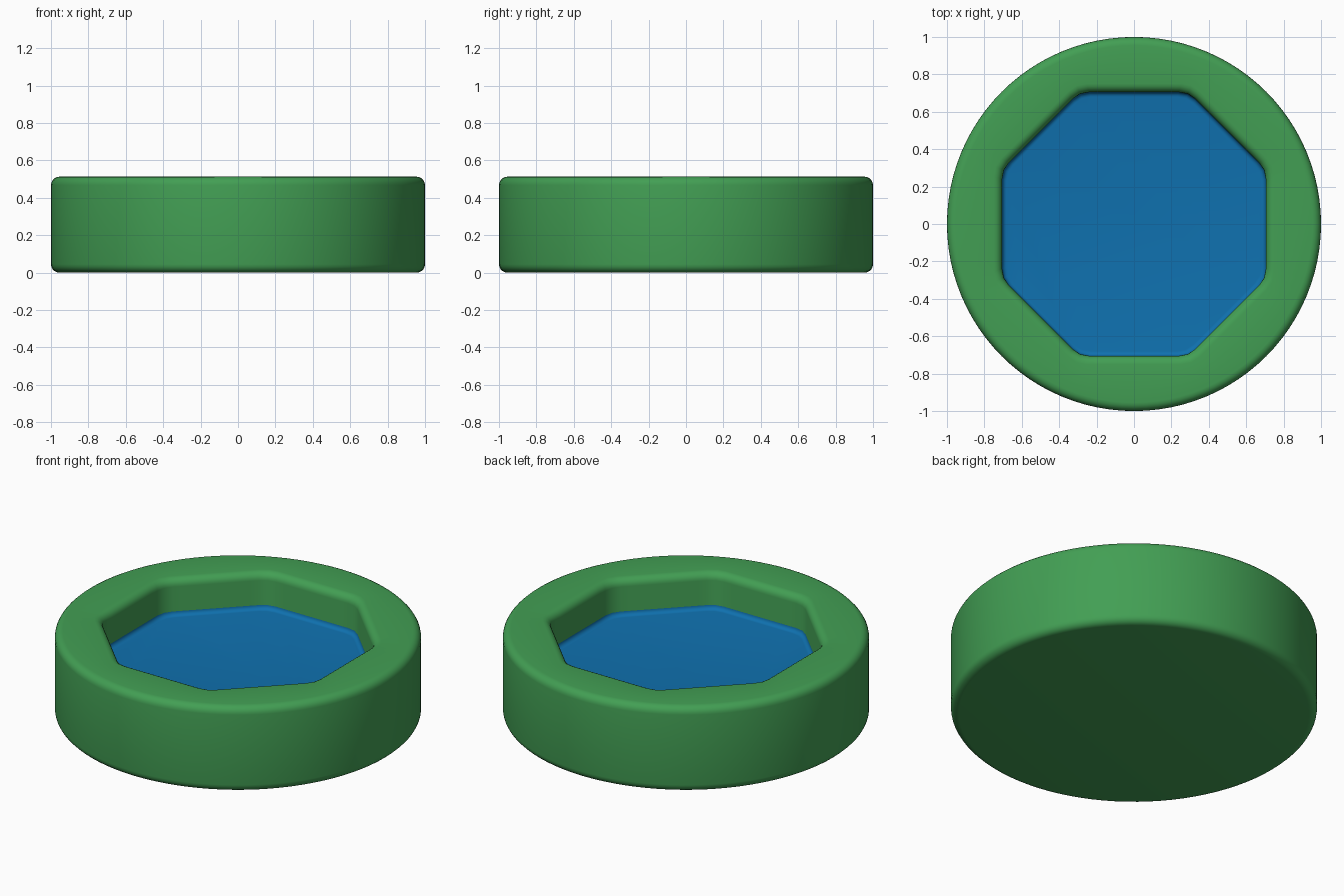
import bpy, bmesh, math

if "Cube" in bpy.data.objects:
    bpy.data.objects.remove(bpy.data.objects["Cube"])

N = 96           # segments around the tub
H = 0.513        # overall height
WATER_Z = 0.295  # water level


def material(name, rgb):
    m = bpy.data.materials.new(name)
    m.diffuse_color = (*rgb, 1.0)
    m.use_nodes = True
    m.node_tree.nodes["Principled BSDF"].inputs["Base Color"].default_value = m.diffuse_color
    return m


green = material("green", (0.055, 0.345, 0.088))
blue = material("blue", (0.0048, 0.165, 0.43))


def circle(r, a):
    return r


def octagon(apothem, a):
    # octagon with flats on the axes and slightly softened corners
    step = math.pi / 4
    d = (a + step / 2) % step - step / 2
    return min(apothem / math.cos(d), apothem * 1.068)


def arc(cx, cz, r, start, end, n=5):
    # quarter-round points of a profile as (radius, height)
    angles = [math.radians(start + (end - start) * i / n) for i in range(n + 1)]
    return [(cx + r * math.cos(t), cz + r * math.sin(t)) for t in angles]


def loft(name, rings, mats, cap_first=True, cap_last=True):
    # rings: (shape, size, height); skinned in order
    bm = bmesh.new()
    loops = []
    for shape, size, z in rings:
        ring = []
        for i in range(N):
            a = 2 * math.pi * i / N
            r = shape(size, a)
            ring.append(bm.verts.new((r * math.cos(a), r * math.sin(a), z)))
        loops.append(ring)
    for lo, hi in zip(loops, loops[1:]):
        for i in range(N):
            j = (i + 1) % N
            bm.faces.new((lo[i], lo[j], hi[j], hi[i]))
    if cap_first:
        bm.faces.new(loops[0][::-1])
    if cap_last:
        bm.faces.new(loops[-1])
    bmesh.ops.recalc_face_normals(bm, faces=bm.faces)
    me = bpy.data.meshes.new(name)
    bm.to_mesh(me)
    bm.free()
    for m in mats:
        me.materials.append(m)
    ob = bpy.data.objects.new(name, me)
    bpy.context.collection.objects.link(ob)
    bpy.ops.object.select_all(action='DESELECT')
    ob.select_set(True)
    bpy.context.view_layer.objects.active = ob
    bpy.ops.object.shade_smooth_by_angle(angle=math.radians(40))
    return ob


# Tub: rounded outer wall, rim, octagonal basin and water floor
B = 0.045
outer = arc(1 - B, B, B, -90, 0) + arc(1 - B, H - B, B, 0, 90)
rim = arc(0.75, H - 0.045, 0.045, 90, 180)
fillet = arc(0.68, WATER_Z + 0.025, 0.025, 0, -90)
tub = loft("pool_tub",
           [(circle, r, z) for r, z in outer]
           + [(octagon, r, z) for r, z in rim + fillet],
           [green, blue])

# Water is everything inside the basin at or below the fillet
for p in tub.data.polygons:
    x, y, z = p.center
    inside = math.hypot(x, y) < 0.77
    if inside and 0.2 < z < WATER_Z + 0.025:
        p.material_index = 1
